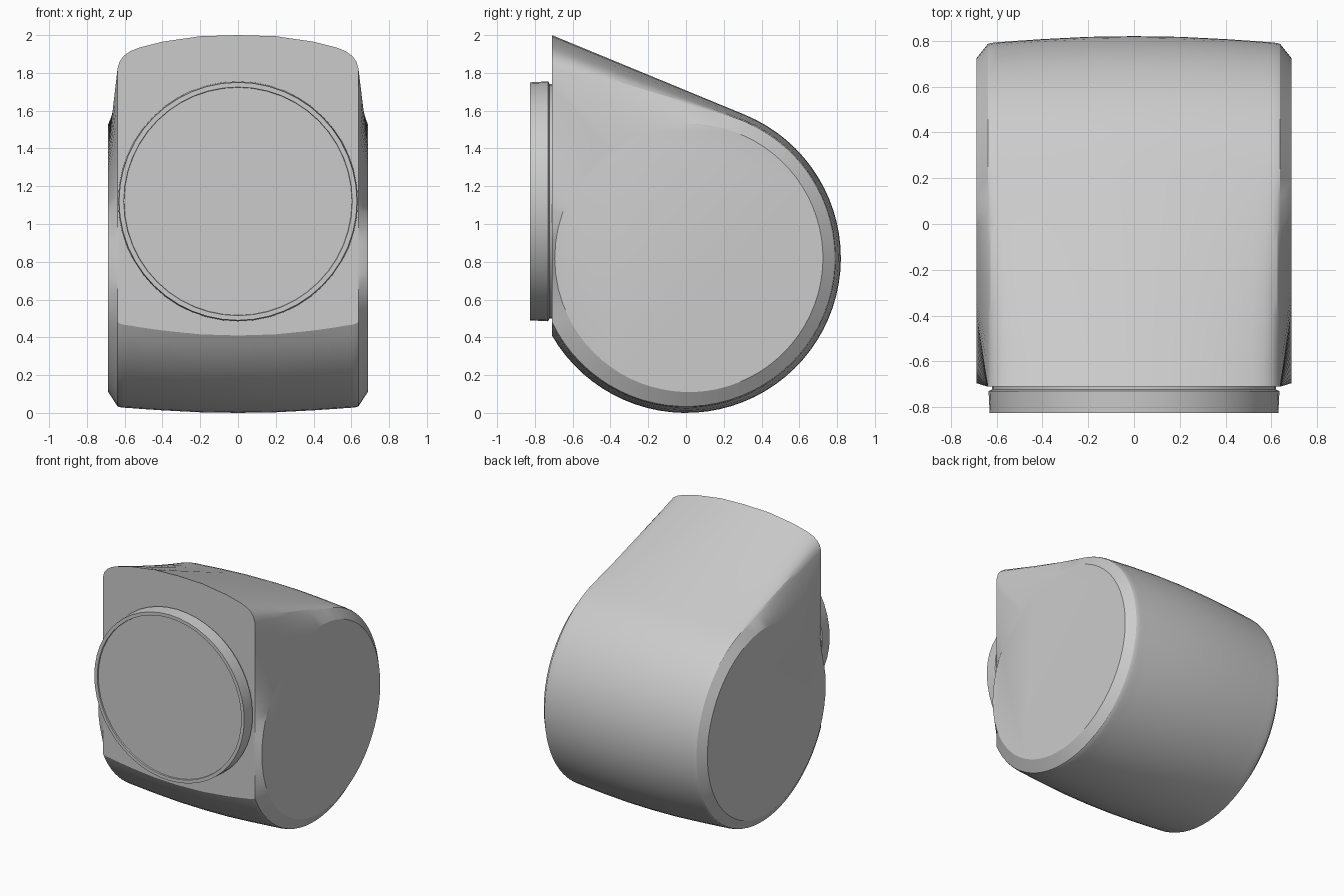
import bpy
import bmesh
from math import sin, cos, pi, atan2, acos, hypot

cube = bpy.data.objects.get("Cube")
if cube:
    bpy.data.objects.remove(cube, do_unlink=True)

grey = bpy.data.materials.new("plain_grey")
grey.use_nodes = True
colour = (0.6, 0.6, 0.6, 1)
grey.diffuse_color = colour
grey.node_tree.nodes["Principled BSDF"].inputs["Base Color"].default_value = colour

CENTRE_Z, RADIUS, FRONT = 0.82, 0.82, -0.71


def lerp(a, b, n):
    return [(a[0] + (b[0] - a[0]) * i / n, a[1] + (b[1] - a[1]) * i / n) for i in range(n)]


def teardrop(inset, top):
    """Side outline: flat front, sloping roof tangent to a round back and belly."""
    r = RADIUS - inset
    dy, dz = FRONT, top - CENTRE_Z
    tangent = atan2(dz, dy) - acos(r / hypot(dy, dz))
    end = -pi + acos(-FRONT / r)
    arc = [(r * cos(a), CENTRE_Z + r * sin(a))
           for a in (tangent + (end - tangent) * i / 48 for i in range(49))]
    corner = (FRONT, top)
    return lerp(corner, arc[0], 12) + arc[:-1] + lerp(arc[-1], corner, 16)


def make_object(name, bm):
    bmesh.ops.recalc_face_normals(bm, faces=bm.faces)
    mesh = bpy.data.meshes.new(name)
    bm.to_mesh(mesh)
    bm.free()
    mesh.materials.append(grey)
    obj = bpy.data.objects.new(name, mesh)
    bpy.context.collection.objects.link(obj)
    bpy.ops.object.select_all(action="DESELECT")
    obj.select_set(True)
    bpy.context.view_layer.objects.active = obj
    bpy.ops.object.shade_smooth_by_angle(angle=pi / 7)
    return obj


def loft(name, rings):
    bm = bmesh.new()
    loops = [[bm.verts.new(p) for p in ring] for ring in rings]
    for a, b in zip(loops, loops[1:]):
        n = len(a)
        for i in range(n):
            bm.faces.new((a[i], a[(i + 1) % n], b[(i + 1) % n], b[i]))
    bm.faces.new(loops[0])
    bm.faces.new(loops[-1])
    return make_object(name, bm)


# Housing: crowned body, rounded roof edges, round side caps
# Each station holds x, inset of the round part, and roof corner height
stations = [(0, 0, 2), (0.2, 0.003, 1.994), (0.4, 0.013, 1.965), (0.52, 0.021, 1.935),
            (0.57, 0.025, 1.915), (0.605, 0.027, 1.89), (0.627, 0.03, 1.86), (0.638, 0.034, 1.82)]
half = [[(x, y, z) for y, z in teardrop(inset, top)] for x, inset, top in stations]
cap = []
for _, y, z in half[-1]:
    a = atan2(z - CENTRE_Z, y)
    cap.append((0.687, 0.015 + 0.71 * cos(a), CENTRE_Z + 0.71 * sin(a)))
half.append(cap)
mirrored = [[(-x, y, z) for x, y, z in ring] for ring in half[:0:-1]]
loft("housing", mirrored + half)

# Round front port with a thin rim and a slightly sunken face
port = [(0.62, -0.70), (0.62, -0.722), (0.635, -0.73), (0.63, -0.825), (0.605, -0.825), (0.603, -0.815)]
loft("front_port", [[(r * cos(2 * pi * i / 48), y, 1.12 + r * sin(2 * pi * i / 48))
                     for i in range(48)] for r, y in port])
